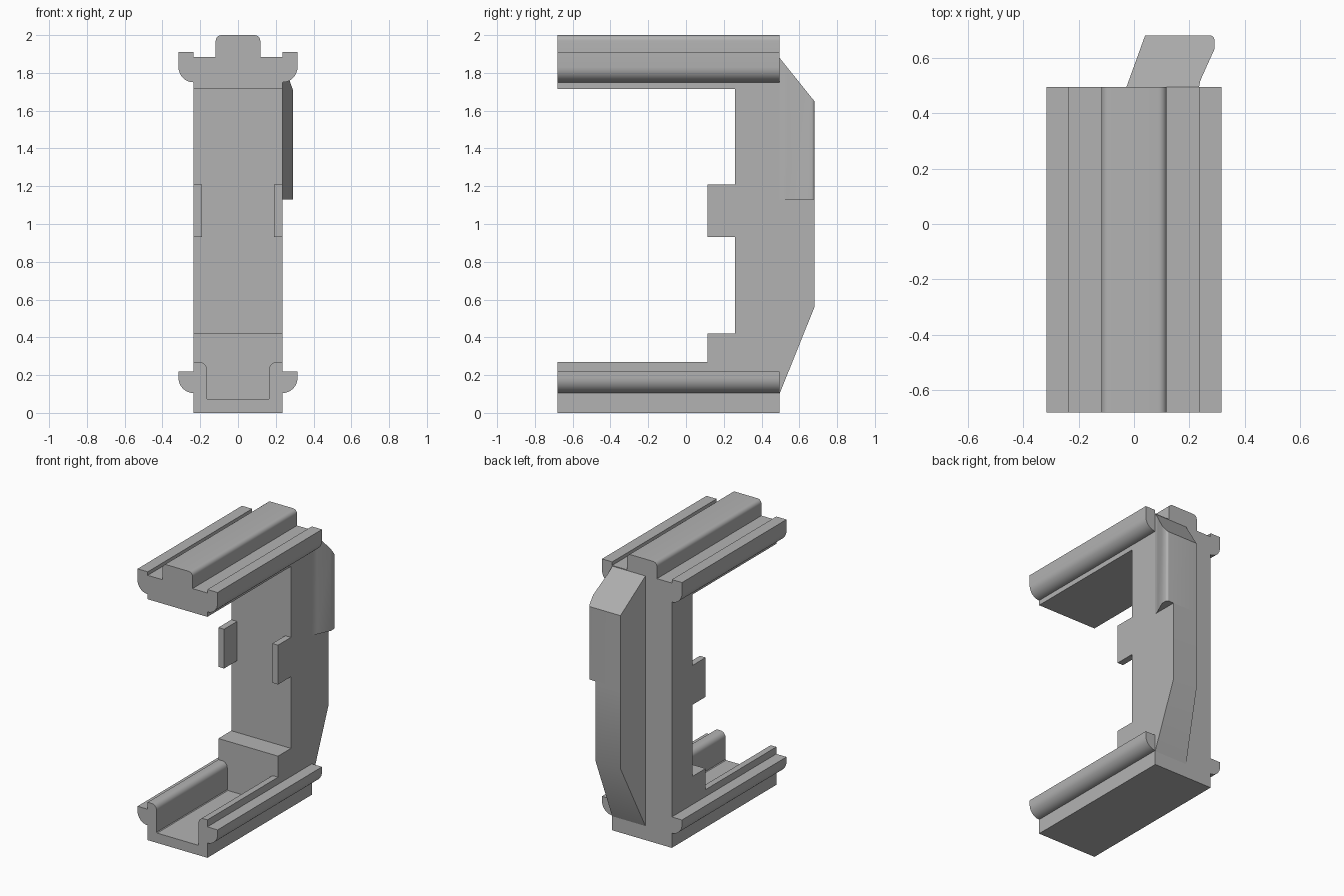
import bpy, bmesh, math
from mathutils import Vector

cube = bpy.data.objects.get("Cube")
if cube:
    bpy.data.objects.remove(cube, do_unlink=True)

grey = bpy.data.materials.new("plain grey")
grey.use_nodes = True
COLOUR = (0.45, 0.45, 0.45, 1)
grey.diffuse_color = COLOUR
grey.node_tree.nodes["Principled BSDF"].inputs["Base Color"].default_value = COLOUR


def arc(cx, cy, r, start, end, steps=8):
    """Points on a circular arc, angles in degrees."""
    angles = [math.radians(start + (end - start) * i / steps) for i in range(steps + 1)]
    return [(cx + r * math.cos(a), cy + r * math.sin(a)) for a in angles]


def mirrored(half):
    """Close a right-hand half profile with its mirror image."""
    return half + [(-x, z) for x, z in reversed(half)]


def prism(name, outline, axis, low, high, cuts=()):
    """Extrude a flat outline along an axis, then trim it with (point, normal) planes."""
    place = {"x": lambda a, b, t: (t, a, b),
             "y": lambda a, b, t: (a, t, b),
             "z": lambda a, b, t: (a, b, t)}[axis]
    bm = bmesh.new()
    base = bm.faces.new([bm.verts.new(place(a, b, low)) for a, b in outline])
    new = bmesh.ops.extrude_face_region(bm, geom=[base])["geom"]
    shift = Vector(place(0, 0, high - low))
    bmesh.ops.translate(bm, vec=shift, verts=[v for v in new if isinstance(v, bmesh.types.BMVert)])
    for point, normal in cuts:
        bmesh.ops.bisect_plane(bm, geom=bm.verts[:] + bm.edges[:] + bm.faces[:],
                               plane_co=point, plane_no=normal, clear_outer=True)
        bmesh.ops.holes_fill(bm, edges=[e for e in bm.edges if e.is_boundary])
    bmesh.ops.recalc_face_normals(bm, faces=bm.faces[:])
    mesh = bpy.data.meshes.new(name)
    bm.to_mesh(mesh)
    bm.free()
    mesh.materials.append(grey)
    obj = bpy.data.objects.new(name, mesh)
    bpy.context.collection.objects.link(obj)
    bpy.ops.object.select_all(action="DESELECT")
    obj.select_set(True)
    bpy.context.view_layer.objects.active = obj
    bpy.ops.object.shade_smooth_by_angle(angle=math.radians(30))
    return obj


W = 0.235                       # half width of the body
FRONT, BACK, REAR = -0.68, 0.495, 0.68

# Upper rail: rounded side flanges and a raised central ridge
top_half = ([(W, 1.715)] + arc(W, 1.83, 0.08, -90, 0)
            + [(0.315, 1.91), (W, 1.91), (W, 1.885), (0.118, 1.885)]
            + arc(0.088, 1.97, 0.03, 0, 90, 6))
prism("upper_rail", mirrored(top_half), "y", FRONT, BACK)

# Lower rail: open channel with rounded lips and side flanges
low_half = ([(W, 0)] + arc(W, 0.185, 0.08, -90, 0)
            + [(0.315, 0.22), (W, 0.22), (W, 0.27)]
            + arc(0.205, 0.23, 0.04, 90, 180) + [(0.165, 0.075), (0.16, 0.07)])
prism("lower_rail", mirrored(low_half), "y", FRONT, BACK)

# Upright column with a step at its foot
column = [(BACK, 0.05), (BACK, 1.74), (0.26, 1.74), (0.26, 0.42), (0.115, 0.42), (0.115, 0.05)]
prism("column", column, "x", -W, W)

# Pair of tabs on the front edges of the column
tab = [(0.115, 0.93), (0.26, 0.93), (0.26, 1.21), (0.115, 1.21)]
prism("left_tab", tab, "x", 0.19, W)
prism("right_tab", tab, "x", -W, -0.19)

# Back rib: slanted side, sloping ends, and a flare on its upper half
slopes = [((0, BACK, 1.88), (0, 0.23, 0.185)),
          ((0, BACK, 0.1), (0, 0.46, -0.185))]
left_side = [(0.04, REAR), (-0.027, BACK)]
prism("lower_back_rib", left_side + [(W, BACK), (W, REAR)], "z", 0.1, 1.13, slopes[1:])
flare = ([(W, BACK), (0.239, 0.515), (0.247, 0.535), (0.29, 0.63)]
         + arc(0.275, REAR - 0.015, 0.015, 0, 90, 5))
prism("upper_back_rib", left_side + flare, "z", 1.13, 1.88, slopes[:1])
